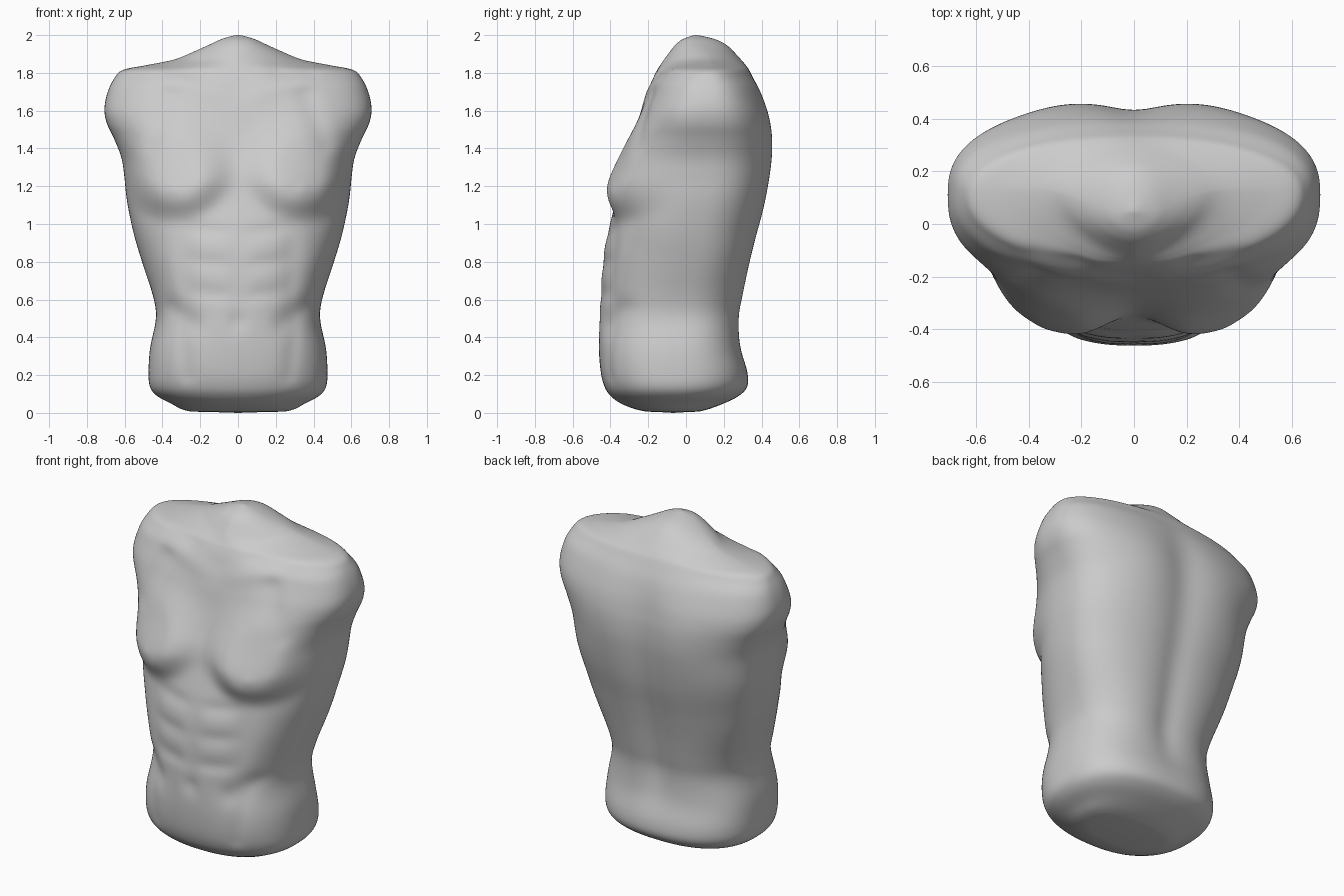
import bpy, bmesh, math

if "Cube" in bpy.data.objects:
    bpy.data.objects.remove(bpy.data.objects["Cube"])

AROUND, STEPS = 180, 7

# Torso sections: height, half width, front depth, back depth
SECTIONS = [
    (0.005, 0.24, -0.20, 0.06), (0.02, 0.30, -0.27, 0.12),
    (0.05, 0.355, -0.345, 0.20), (0.09, 0.43, -0.40, 0.28),
    (0.14, 0.467, -0.432, 0.325), (0.22, 0.474, -0.452, 0.325),
    (0.35, 0.465, -0.462, 0.295), (0.50, 0.434, -0.460, 0.293),
    (0.62, 0.450, -0.456, 0.313), (0.78, 0.502, -0.446, 0.345),
    (0.92, 0.545, -0.426, 0.378), (1.05, 0.575, -0.390, 0.412),
    (1.15, 0.592, -0.362, 0.432), (1.25, 0.602, -0.340, 0.447),
    (1.35, 0.617, -0.310, 0.457), (1.45, 0.656, -0.28, 0.457),
    (1.53, 0.694, -0.257, 0.448), (1.61, 0.708, -0.235, 0.43),
    (1.70, 0.690, -0.203, 0.397), (1.77, 0.656, -0.176, 0.36),
    (1.815, 0.612, -0.153, 0.335), (1.84, 0.49, -0.137, 0.317),
    (1.87, 0.34, -0.117, 0.292), (1.91, 0.24, -0.087, 0.255),
    (1.95, 0.15, -0.055, 0.212), (1.98, 0.085, -0.015, 0.15),
    (2.0, 0.012, 0.045, 0.06),
]
# Height, depth of the widest point, front roundness, back roundness
SHAPE = [
    (0.0, -0.06, 2.3, 2.3), (0.25, -0.05, 2.5, 2.6), (0.5, -0.03, 2.4, 2.5),
    (0.9, 0.04, 2.3, 2.5), (1.25, 0.09, 2.45, 2.6), (1.55, 0.11, 2.65, 2.6),
    (1.72, 0.12, 2.5, 2.45), (1.805, 0.12, 2.15, 2.1),
    (1.86, 0.13, 1.6, 1.7), (2.0, 0.05, 2.0, 2.0),
]


def smooth(a, b, v):
    t = max(0.0, min(1.0, (v - a) / (b - a)))
    return t * t * (3 - 2 * t)


def bell(v, centre, size):
    return math.exp(-((v - centre) / size) ** 2)


def ridge(x, z, x1, z1, x2, z2, size):
    """Soft ridge along a line on the surface."""
    dx, dz = x2 - x1, z2 - z1
    t = max(0, min(1, ((x - x1) * dx + (z - z1) * dz) / (dx * dx + dz * dz)))
    return math.exp(-((x - x1 - t * dx) ** 2 + (z - z1 - t * dz) ** 2) / size ** 2)


def section(i, t):
    """Smooth curve through the section table."""
    last = len(SECTIONS) - 1
    p0, p1, p2, p3 = (SECTIONS[max(0, min(last, i + k))] for k in (-1, 0, 1, 2))
    return [0.5 * (2 * b + (c - a) * t + (2 * a - 5 * b + 4 * c - d) * t * t
                   + (3 * b - a - 3 * c + d) * t ** 3)
            for a, b, c, d in zip(p0, p1, p2, p3)]


def shape(z):
    for lo, hi in zip(SHAPE, SHAPE[1:]):
        if z <= hi[0]:
            t = smooth(lo[0], hi[0], z)
            return [a + (b - a) * t for a, b in zip(lo[1:], hi[1:])]
    return SHAPE[-1][1:]


def front_relief(x, z):
    """Outward muscle relief on the front."""
    x = abs(x)
    # chest muscles with a firmer lower edge
    u = (x - 0.335 - 0.10 * max(0, z - 1.3)) / 0.32
    v = (z - 1.34) / (0.325 if z < 1.34 else 0.36)
    edge = 0.30 + 0.25 * (1 - smooth(1.1, 1.45, z))
    amount = max(0.02, min(0.088, 0.088 - 0.18 * (z - 1.2)))
    h = amount * (1 - smooth(edge, 1.08, math.hypot(u, v)))
    h += 0.010 * math.exp(-((x - 0.345) ** 2 + (z - 1.18) ** 2) / 0.02 ** 2)
    h -= 0.010 * bell(x, 0, 0.035) * smooth(1.1, 1.25, z) * (1 - smooth(1.45, 1.6, z))
    # collar bones and the hollows round them
    h += 0.008 * ridge(x, z, 0.08, 1.68, 0.34, 1.75, 0.05)
    h -= 0.018 * ridge(x, z, 0.22, 1.81, 0.36, 1.83, 0.05)
    h -= 0.014 * ridge(x, z, 0.36, 1.68, 0.46, 1.42, 0.05)
    h -= 0.008 * math.exp(-(x / 0.05) ** 2 - ((z - 1.70) / 0.06) ** 2)
    # stomach muscles
    belly = smooth(0.42, 0.62, z) * (1 - smooth(0.90, 1.05, z))
    h -= 0.009 * bell(x, 0, 0.04) * belly
    for level in (0.62, 0.78, 0.95):
        h -= 0.014 * bell(z, level + 0.1 * x, 0.03) * (
            smooth(0.0, 0.1, x) * (1 - smooth(0.18, 0.32, x)))
    h -= 0.008 * bell(x, 0.28, 0.05) * belly
    h += 0.008 * ridge(x, z, 0.34, 0.64, 0.40, 0.82, 0.07)
    # lower belly, hips and navel
    h -= 0.018 * ridge(x, z, 0.24, 0.47, 0.36, 0.56, 0.05)
    h -= 0.010 * ridge(x, z, 0.27, 0.20, 0.30, 0.44, 0.04)
    h -= 0.024 * math.exp(-(x / 0.03) ** 2 - ((z - 0.48) / 0.04) ** 2)
    return h


def back_relief(x, z):
    """Outward muscle relief on the back."""
    x = abs(x)
    spine = smooth(0.2, 0.55, z) * (1 - smooth(1.5, 1.85, z))
    h = -(0.022 * bell(x, 0, 0.13) + 0.012 * bell(x, 0, 0.05)) * spine
    h += 0.010 * math.exp(-((x - 0.28) / 0.17) ** 2 - ((z - 1.42) / 0.26) ** 2)
    return h


# One closed torso skin lofted from the sections
bm = bmesh.new()
rings = []
count = len(SECTIONS) - 1
for k in range(count * STEPS + 1):
    i = min(k // STEPS, count - 1)
    z, w, front, back = section(i, k / STEPS - i)
    mid, nf, nb = shape(z)
    mid = max(front + 0.005, min(back - 0.005, mid))
    ring = []
    for j in range(AROUND):
        a = 2 * math.pi * j / AROUND
        c, s = math.cos(a), math.sin(a)
        n = nb if s > 0 else nf
        x = w * math.copysign(abs(c) ** (2 / n), c)
        e = abs(s) ** (2 / n)
        blend = smooth(0.05, 0.75, e)
        if s > 0:
            y = mid + (back - mid) * e + back_relief(x, z) * blend
        else:
            y = mid + (front - mid) * e - front_relief(x, z) * blend
        ring.append(bm.verts.new((x, y, z)))
    rings.append(ring)
for r0, r1 in zip(rings, rings[1:]):
    for j in range(AROUND):
        q = (j + 1) % AROUND
        bm.faces.new((r0[j], r0[q], r1[q], r1[j]))

# Close the underside and the neck stump
for ring, z, flip in ((rings[0], 0.0, True), (rings[-1], 2.0, False)):
    y = sum(v.co.y for v in ring) / AROUND
    tip = bm.verts.new((0, y, z))
    for j in range(AROUND):
        a, b = ring[j], ring[(j + 1) % AROUND]
        bm.faces.new((b, a, tip) if flip else (a, b, tip))
bmesh.ops.recalc_face_normals(bm, faces=bm.faces)
for _ in range(5):
    bmesh.ops.smooth_vert(bm, verts=bm.verts, factor=0.5,
                          use_axis_x=True, use_axis_y=True, use_axis_z=False)
for f in bm.faces:
    f.smooth = True

mesh = bpy.data.meshes.new("torso")
bm.to_mesh(mesh)
bm.free()
torso = bpy.data.objects.new("torso", mesh)
bpy.context.collection.objects.link(torso)

clay = bpy.data.materials.new("grey clay")
clay.diffuse_color = (0.6, 0.6, 0.6, 1)
clay.use_nodes = True
clay.node_tree.nodes["Principled BSDF"].inputs["Base Color"].default_value = clay.diffuse_color
mesh.materials.append(clay)
